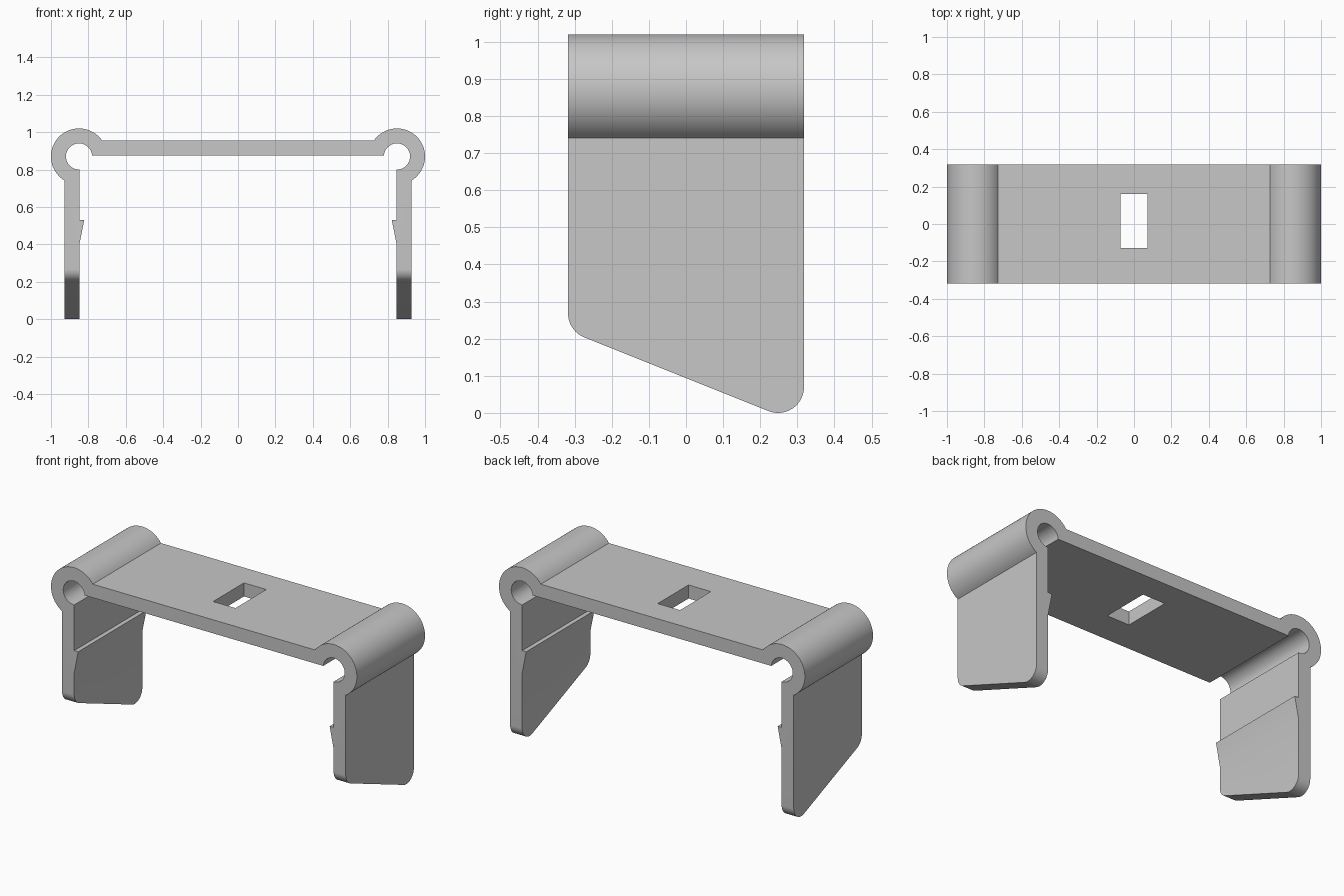
import bpy, bmesh
from math import cos, sin, radians, degrees, acos, asin, atan
from mathutils import Vector

if "Cube" in bpy.data.objects:
    bpy.data.objects.remove(bpy.data.objects["Cube"])

HALF_DEPTH = 0.318
HINGE = (0.85, 0.87)
OUTER_R, INNER_R = 0.15, 0.07
PLATE_TOP, PLATE_BOTTOM = 0.955, 0.875
LEG_OUT, LEG_IN = 0.927, 0.848
CORNER_R = 0.07
SLOPE = 0.4


def arc(centre, radius, start, end, steps):
    """Points along an arc, angles in degrees."""
    points = []
    for i in range(steps + 1):
        a = radians(start + (end - start) * i / steps)
        points.append((centre[0] + radius * cos(a), centre[1] + radius * sin(a)))
    return points


def extrude(name, outline, axis, low, high):
    """Extrude a closed outline along x, y or z."""
    def place(p, t):
        co = list(p)
        co.insert(axis, t)
        return Vector(co)
    bm = bmesh.new()
    face = bm.faces.new([bm.verts.new(place(p, low)) for p in outline])
    result = bmesh.ops.extrude_face_region(bm, geom=[face])
    moved = [g for g in result["geom"] if isinstance(g, bmesh.types.BMVert)]
    offset = Vector((0, 0, 0))
    offset[axis] = high - low
    bmesh.ops.translate(bm, verts=moved, vec=offset)
    bmesh.ops.recalc_face_normals(bm, faces=bm.faces)
    mesh = bpy.data.meshes.new(name)
    bm.to_mesh(mesh)
    bm.free()
    obj = bpy.data.objects.new(name, mesh)
    bpy.context.collection.objects.link(obj)
    return obj


def cut(target, cutter, operation):
    """Apply a boolean and discard the cutter."""
    cutter.hide_render = True
    mod = target.modifiers.new(operation, 'BOOLEAN')
    mod.operation = operation
    mod.solver = 'EXACT'
    mod.object = cutter
    bpy.context.view_layer.objects.active = target
    bpy.ops.object.modifier_apply(modifier=mod.name)
    bpy.data.objects.remove(cutter)


# Half of the front profile: plate end, round hinge, leg with barb
top_angle = 180 - degrees(asin((PLATE_TOP - HINGE[1]) / OUTER_R))
leg_angle = -degrees(acos((LEG_OUT - HINGE[0]) / OUTER_R))
plate_angle = 180 - degrees(asin((PLATE_BOTTOM - HINGE[1]) / INNER_R))
half = arc(HINGE, OUTER_R, top_angle, leg_angle, 40)
half += [(LEG_OUT, -0.1), (LEG_IN, -0.1)]
half += [(LEG_IN, 0.4), (0.822, 0.53), (LEG_IN, 0.53)]
half += arc(HINGE, INNER_R, -degrees(acos((LEG_IN - HINGE[0]) / INNER_R)), plate_angle, 32)

# Mirror the half to complete the clip
profile = half + [(-x, z) for x, z in reversed(half)]
clip = extrude("hinged_clip", profile, 1, -0.4, 0.4)

# Side outline: slanted leg ends with rounded corners
tilt = degrees(atan(SLOPE))
centre_y = HALF_DEPTH - CORNER_R
front_z = CORNER_R + 2 * centre_y * SLOPE
side = [(-HALF_DEPTH, 1.2), (HALF_DEPTH, 1.2)]
side += arc((centre_y, CORNER_R), CORNER_R, 0, -90 - tilt, 18)
side += arc((-centre_y, front_z), CORNER_R, -90 - tilt, -180, 12)
cut(clip, extrude("side_cutter", side, 0, -1.2, 1.2), 'INTERSECT')

# Rectangular slot through the plate
slot = [(-0.073, -0.128), (0.073, -0.128), (0.073, 0.16), (-0.073, 0.16)]
cut(clip, extrude("slot_cutter", slot, 2, 0.8, 1.1), 'DIFFERENCE')

# Plain grey finish
grey = bpy.data.materials.new("plain_grey")
grey.use_nodes = True
colour = (0.57, 0.57, 0.57, 1)
grey.diffuse_color = colour
grey.node_tree.nodes["Principled BSDF"].inputs["Base Color"].default_value = colour
clip.data.materials.clear()
clip.data.materials.append(grey)

bpy.ops.object.select_all(action='DESELECT')
clip.select_set(True)
bpy.context.view_layer.objects.active = clip
bpy.ops.object.shade_smooth_by_angle(angle=radians(25))
